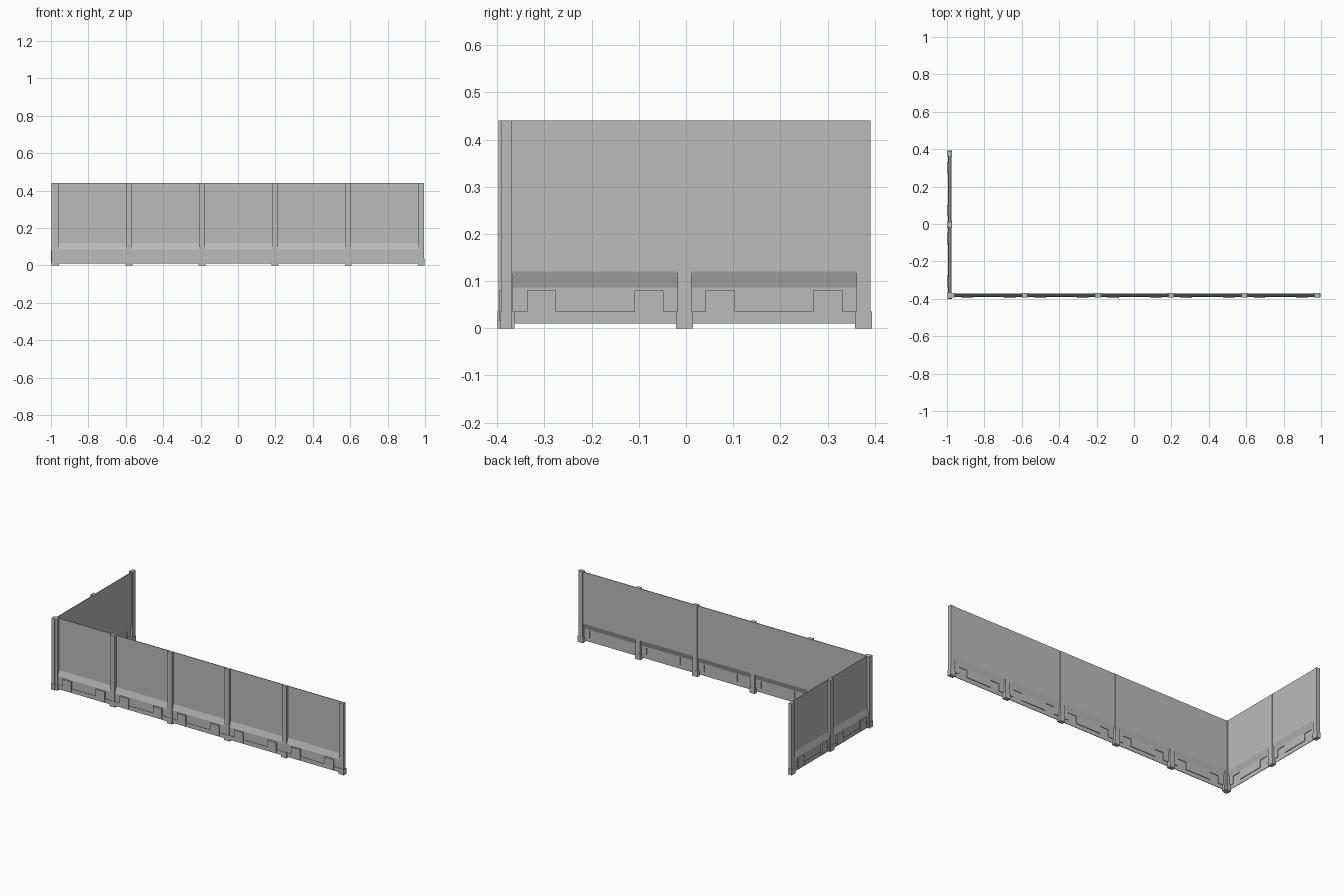
import bpy, bmesh
from mathutils import Matrix, Vector

cube = bpy.data.objects.get("Cube")
if cube:
    bpy.data.objects.remove(cube)

grey = bpy.data.materials.new("wall grey")
grey.use_nodes = True
grey.diffuse_color = (0.5, 0.5, 0.5, 1)
grey.node_tree.nodes["Principled BSDF"].inputs["Base Color"].default_value = (0.5, 0.5, 0.5, 1)

# Wall frames: first axis runs along the wall, second points outward, third is up
FRONT = Matrix(((1, 0, 0, 0), (0, -1, 0, -0.369), (0, 0, 1, 0), (0, 0, 0, 1)))
SIDE = Matrix(((0, -1, 0, -0.973), (1, 0, 0, 0), (0, 0, 1, 0), (0, 0, 0, 1)))


def extrude(name, outline, offset, frame):
    """Prism from a closed outline of points, pushed along offset."""
    bm = bmesh.new()
    face = bm.faces.new([bm.verts.new(frame @ Vector(p)) for p in outline])
    out = bmesh.ops.extrude_face_region(bm, geom=[face], use_keep_orig=True)
    moved = [g for g in out["geom"] if isinstance(g, bmesh.types.BMVert)]
    bmesh.ops.translate(bm, verts=moved, vec=frame.to_3x3() @ Vector(offset))
    bmesh.ops.recalc_face_normals(bm, faces=bm.faces)
    mesh = bpy.data.meshes.new(name)
    bm.to_mesh(mesh)
    bm.free()
    mesh.materials.append(grey)
    obj = bpy.data.objects.new(name, mesh)
    bpy.context.collection.objects.link(obj)


def box(name, u, v, z, frame):
    outline = [(u[0], v[0], z[0]), (u[1], v[0], z[0]), (u[1], v[0], z[1]), (u[0], v[0], z[1])]
    extrude(name, outline, (0, v[1] - v[0], 0), frame)


def panel(name, a, b, frame):
    mid, low, step, top, kink = (a + b) / 2, 0.01, 0.035, 0.08, 0.086
    # Upper sheet with the kink that carries it outward
    profile = [(0.003, 0.44), (0.007, 0.44), (0.007, 0.12), (0.019, kink), (0.015, kink), (0.003, 0.12)]
    extrude(name + "_upper_sheet", [(a, v, z) for v, z in profile], (b - a, 0, 0), frame)
    # Notched line shared by the lower sheet and the kick plate
    notch = [(a, step)]
    for c in (mid - 0.114, mid + 0.114):
        notch += [(c - 0.03, step), (c - 0.03, top), (c + 0.03, top), (c + 0.03, step)]
    notch.append((b, step))
    for part, edge, v, depth in (("_lower_sheet", kink, 0.015, 0.004), ("_kick_plate", low, 0.019, 0.003)):
        outline = notch + [(b, edge), (a, edge)]
        extrude(name + part, [(u, v, z) for u, z in outline], (0, depth, 0), frame)
    # Raised blocks on the outside
    for side, c in (("right", mid - 0.114), ("left", mid + 0.114)):
        box(name + "_" + side + "_block", (c - 0.03, c + 0.03), (0.021, 0.027), (0.015, top), frame)


def post(name, u, frame):
    box(name, (u - 0.015, u + 0.015), (0.001, 0.023), (0.006, 0.44), frame)
    box(name + "_foot", (u - 0.018, u + 0.018), (0, 0.025), (0, 0.036), frame)


def wall(name, first, last, bays, frame):
    pitch = (last - first) / bays
    for i in range(bays + 1):
        u = first + i * pitch
        post(f"{name}_post_{i + 1}", u, frame)
        if i < bays:
            panel(f"{name}_panel_{i + 1}", u, u + pitch, frame)


wall("front", -0.974, 0.98, 5, FRONT)
wall("side", -0.382, 0.376, 2, SIDE)
